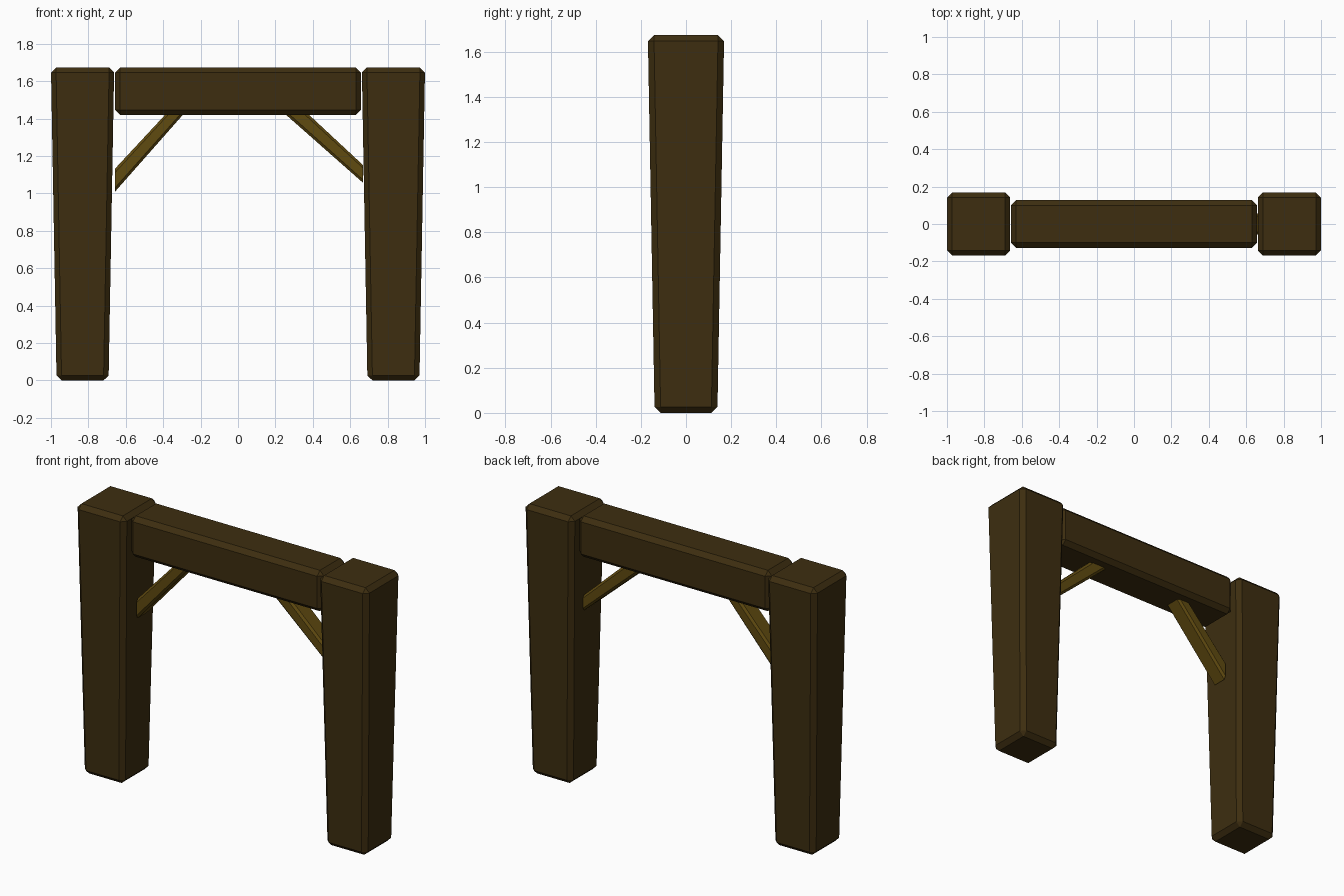
import bpy, bmesh
from mathutils import Vector

if "Cube" in bpy.data.objects:
    bpy.data.objects.remove(bpy.data.objects["Cube"])


def material(name, color):
    m = bpy.data.materials.new(name)
    m.diffuse_color = (*color, 1)
    m.use_nodes = True
    m.node_tree.nodes["Principled BSDF"].inputs["Base Color"].default_value = m.diffuse_color
    return m


dark_wood = material("dark_wood", (0.047, 0.027, 0.005))
light_wood = material("light_wood", (0.117, 0.069, 0.005))


def finish(bm, name, mat):
    bmesh.ops.recalc_face_normals(bm, faces=bm.faces)
    me = bpy.data.meshes.new(name)
    bm.to_mesh(me)
    bm.free()
    me.materials.append(mat)
    ob = bpy.data.objects.new(name, me)
    bpy.context.collection.objects.link(ob)
    return ob


def timber(name, centre, half_top, half_bottom, z0, z1):
    """Chamfered, optionally tapered block."""
    bm = bmesh.new()
    bmesh.ops.create_cube(bm, size=2)
    for v in bm.verts:
        h = half_top if v.co.z > 0 else half_bottom
        v.co = Vector((centre + v.co.x * h[0], v.co.y * h[1],
                       z1 if v.co.z > 0 else z0))
    bmesh.ops.bevel(bm, geom=bm.edges[:], offset=0.027, segments=1,
                    profile=0.5, affect='EDGES')
    return finish(bm, name, dark_wood)


def brace(name, post_end, beam_end, half=0.055, c=0.012):
    """Eight-sided bar between two cut ends, each given as (low, high) x,z."""
    bm = bmesh.new()
    rings = []
    for low, high in (post_end, beam_end):
        lo, hi = Vector(low), Vector(high)
        f = c / 0.07
        section = [(0, -half + c), (f, -half), (1 - f, -half), (1, -half + c),
                   (1, half - c), (1 - f, half), (f, half), (0, half - c)]
        ring = []
        for t, y in section:
            p = lo.lerp(hi, t)
            ring.append(bm.verts.new((p.x, y, p.y)))
        rings.append(ring)
        bm.faces.new(ring)
    a, b = rings
    for i in range(8):
        j = (i + 1) % 8
        bm.faces.new((a[i], a[j], b[j], b[i]))
    return finish(bm, name, light_wood)


# Tapered posts
for side, s in (("left", -1), ("right", 1)):
    timber(side + "_post", s * 0.831, (0.169, 0.169), (0.139, 0.139), 0, 1.673)

# Cross beam
timber("cross_beam", 0, (0.658, 0.127), (0.658, 0.127), 1.42, 1.673)

# Diagonal braces: the right one is the left one turned a quarter
brace("left_brace", ((-0.657, 1.01), (-0.657, 1.133)),
      ((-0.295, 1.42), (-0.39, 1.42)))
brace("right_brace", ((0.667, 1.058), (0.667, 1.153)),
      ((0.257, 1.42), (0.38, 1.42)))
